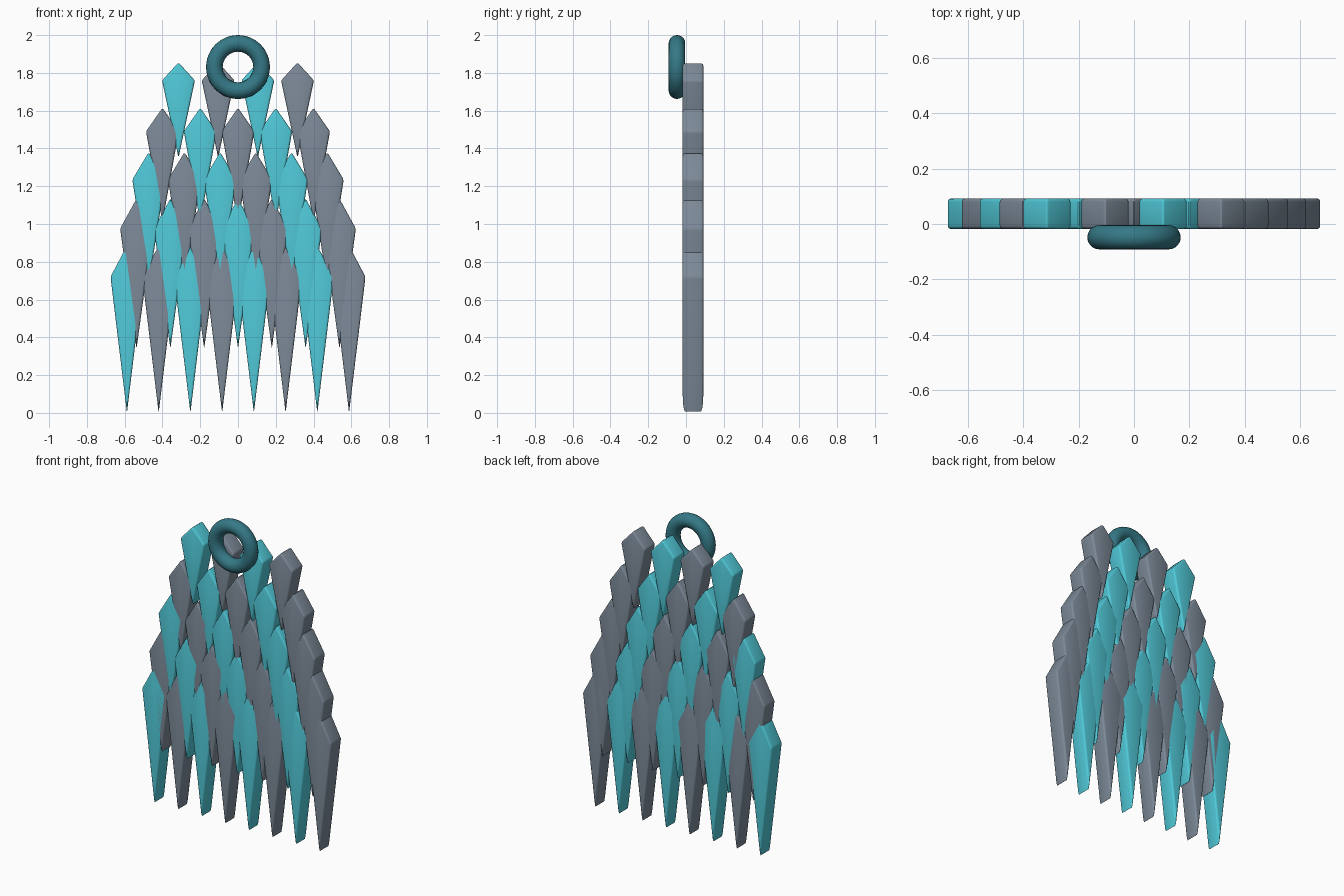
import bpy, bmesh
from math import pi

if "Cube" in bpy.data.objects:
    bpy.data.objects.remove(bpy.data.objects["Cube"])


def material(name, color):
    m = bpy.data.materials.new(name)
    m.diffuse_color = (*color, 1)
    m.use_nodes = True
    m.node_tree.nodes["Principled BSDF"].inputs["Base Color"].default_value = m.diffuse_color
    return m


teal = material("teal", (0.08, 0.58, 0.68))
slate = material("slate", (0.20, 0.25, 0.31))
dark_teal = material("dark_teal", (0.035, 0.19, 0.24))

HALF_W, Y_FRONT, Y_BACK = 0.087, -0.018, 0.092


def feather(name, x, top, shoulder, bottom, mat):
    """Kite-shaped plate with rounded edges."""
    profile = [(0, bottom), (HALF_W, shoulder), (0, top + 0.005), (-HALF_W, shoulder)]
    bm = bmesh.new()
    face = bm.faces.new([bm.verts.new((px, Y_FRONT, pz)) for px, pz in profile])
    ext = bmesh.ops.extrude_face_region(bm, geom=[face])
    verts = [v for v in ext["geom"] if isinstance(v, bmesh.types.BMVert)]
    bmesh.ops.translate(bm, verts=verts, vec=(0, Y_BACK - Y_FRONT, 0))
    bmesh.ops.recalc_face_normals(bm, faces=bm.faces)
    bmesh.ops.bevel(bm, geom=bm.edges[:], offset=0.012, offset_type='OFFSET',
                    segments=3, profile=0.5, affect='EDGES', clamp_overlap=True)
    mesh = bpy.data.meshes.new(name)
    bm.to_mesh(mesh)
    bm.free()
    mesh.materials.append(mat)
    ob = bpy.data.objects.new(name, mesh)
    ob.location.x = x
    bpy.context.collection.objects.link(ob)
    bpy.ops.object.select_all(action='DESELECT')
    ob.select_set(True)
    bpy.context.view_layer.objects.active = ob
    bpy.ops.object.shade_smooth_by_angle(angle=pi / 6)


# rows of overlapping plates: count, spacing, top, shoulder, bottom
rows = [
    (4, 0.210, 1.85, 1.76, 1.35),
    (5, 0.200, 1.61, 1.49, 1.01),
    (6, 0.189, 1.375, 1.235, 0.68),
    (7, 0.179, 1.13, 0.975, 0.34),
    (8, 0.168, 0.88, 0.72, 0.0),
]
for r, (count, step, top, shoulder, bottom) in enumerate(rows):
    for i in range(count):
        mat = teal if (r + i) % 2 == 0 else slate
        feather(f"plate_row{r + 1}_{i + 1}", (i - (count - 1) / 2) * step,
                top, shoulder, bottom, mat)

# hanging ring in front of the top row
bpy.ops.mesh.primitive_torus_add(major_radius=0.125, minor_radius=0.044,
                                 major_segments=48, minor_segments=20,
                                 location=(0, -0.048, 1.831), rotation=(pi / 2, 0, 0))
ring = bpy.context.object
ring.name = "hanging_ring"
ring.data.materials.append(dark_teal)
bpy.ops.object.shade_smooth()
